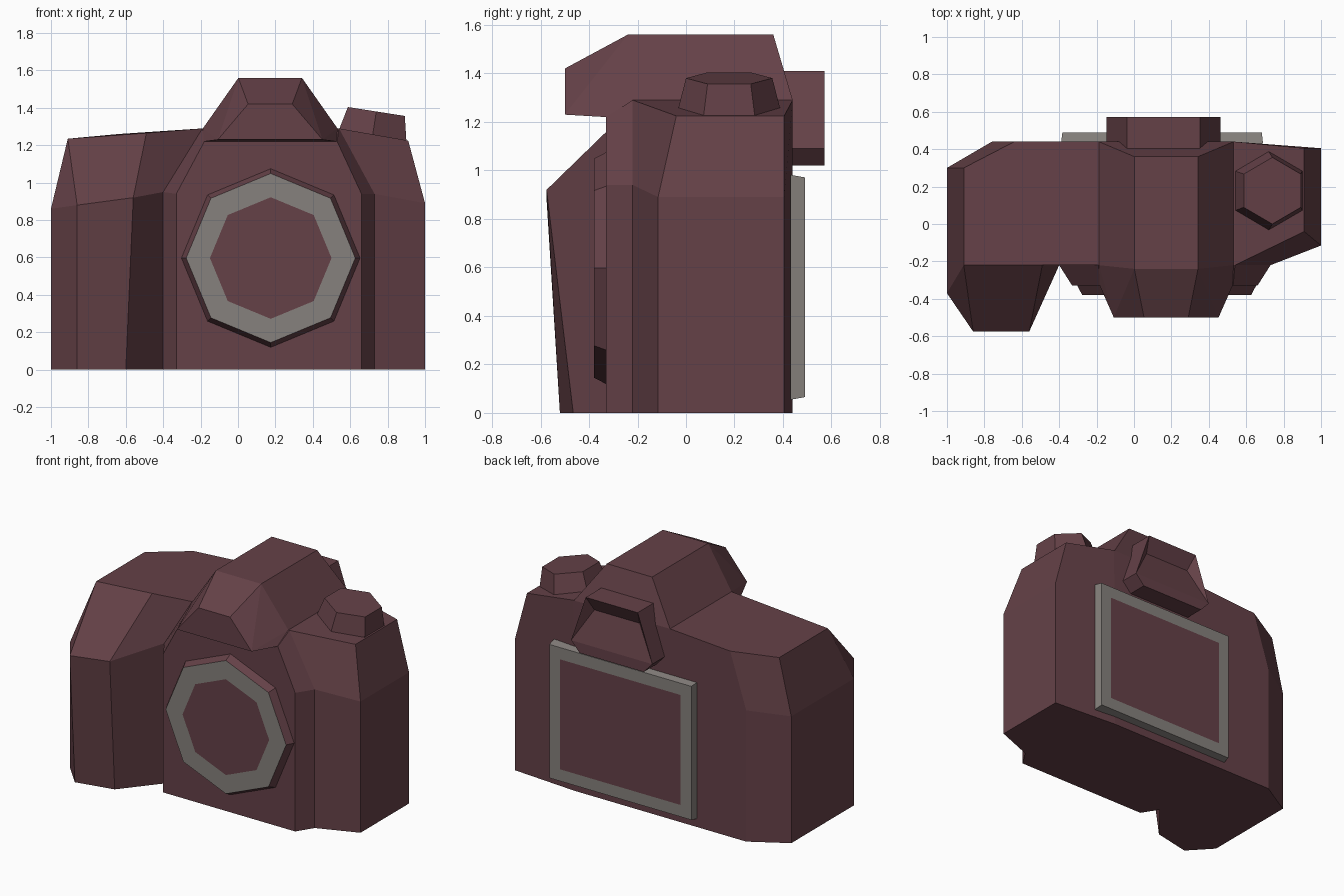
import bpy, bmesh, math
from mathutils import Matrix

cube = bpy.data.objects.get("Cube")
if cube:
    bpy.data.objects.remove(cube, do_unlink=True)


def material(name, rgb):
    m = bpy.data.materials.new(name)
    m.use_nodes = True
    m.diffuse_color = (*rgb, 1)
    m.node_tree.nodes["Principled BSDF"].inputs["Base Color"].default_value = (*rgb, 1)
    return m


MATS = [material("dark maroon", (0.13, 0.053, 0.064)),
        material("warm grey", (0.24, 0.22, 0.205))]


def finish(name, bm):
    bmesh.ops.remove_doubles(bm, verts=bm.verts, dist=0.0005)
    bmesh.ops.recalc_face_normals(bm, faces=bm.faces)
    me = bpy.data.meshes.new(name)
    bm.to_mesh(me)
    bm.free()
    for m in MATS:
        me.materials.append(m)
    ob = bpy.data.objects.new(name, me)
    bpy.context.collection.objects.link(ob)
    return ob


def loft(name, rings, strip_colours=None, last_cap=None):
    """Skin a stack of rings; last_cap lists index loops for the closing faces."""
    bm = bmesh.new()
    vs = [[bm.verts.new(p) for p in ring] for ring in rings]
    n = len(rings[0])
    for k in range(len(rings) - 1):
        for i in range(n):
            j = (i + 1) % n
            f = bm.faces.new((vs[k][i], vs[k][j], vs[k + 1][j], vs[k + 1][i]))
            f.material_index = strip_colours[k] if strip_colours else 0
    bm.faces.new(vs[0][::-1])
    for loop in last_cap or [range(n)]:
        bm.faces.new([vs[-1][i] for i in loop])
    return finish(name, bm)


def hull(name, points):
    bm = bmesh.new()
    for p in points:
        bm.verts.new(p)
    bmesh.ops.convex_hull(bm, input=bm.verts)
    bmesh.ops.dissolve_limit(bm, angle_limit=0.02, verts=bm.verts, edges=bm.edges)
    return finish(name, bm)


# Body with hand grip: footprint, shoulder line and top line
foot = [(-1, .30), (-1, -.37), (-.86, -.52), (-.6, -.465), (-.4, -.22), (-.33, -.33),
        (.66, -.33), (.73, -.22), (1, -.115), (1, .405), (.53, .44), (-.19, .44), (-.76, .44)]
shoulder = foot[:]
shoulder[2], shoulder[3] = (-.86, -.575), (-.56, -.575)
heights = [.86, .86, .88, .92, .95, .94, .94, .94, .89, .89, .92, .92, .89]
top = [(-.91, .30, 1.235), (-.91, -.22, 1.235), (-.91, -.22, 1.235), (-.49, -.22, 1.265),
       (-.19, -.22, 1.29), (-.18, -.33, 1.22), (.53, -.33, 1.22), (.54, -.22, 1.29),
       (.91, -.04, 1.225), (.91, .405, 1.225), (.54, .44, 1.29), (-.19, .44, 1.29),
       (-.64, .44, 1.26)]
loft("body", [[(x, y, 0) for x, y in foot],
              [(x, y, z) for (x, y), z in zip(shoulder, heights)], top],
     last_cap=[(0, 1, 2, 3, 4, 11, 12), (4, 7, 10, 11), (4, 5, 6, 7), (7, 8, 9, 10)])

# Viewfinder hump, symmetric about its own centre line
MID = .172
half_hump = [(.17, -.24, 1.56), (.17, .36, 1.56), (.118, -.5, 1.42), (.28, -.5, 1.23),
             (.36, -.22, 1.29), (.36, .44, 1.29), (.355, -.33, 1.22)]
hull("viewfinder_hump", [(MID + s * x, y, z) for x, y, z in half_hump for s in (-1, 1)])


# Eyepiece with a hooded, sloping back
def eyepiece():
    bm = bmesh.new()
    outline = [(-.195, 1.41), (.195, 1.41), (.305, 1.09), (.24, 1.02), (-.24, 1.02), (-.305, 1.09)]
    front, back = [[bm.verts.new((MID - .015 + x, y, z)) for x, z in outline] for y in (.3, .572)]
    hood = [bm.verts.new((MID - .015 + x, .515, 1.31)) for x in (-.17, .17)]
    for i in range(6):
        j = (i + 1) % 6
        bm.faces.new((front[i], front[j], back[j], back[i]))
    bm.faces.new(front)
    a, b, c, d, e, f = back
    g, h = hood
    for face in ((a, b, h, g), (b, c, h), (a, g, f), (g, h, c, f), (f, c, d, e)):
        bm.faces.new(face)
    finish("eyepiece", bm)


eyepiece()


def polygon(sides, radius, phase=0.0):
    return [(radius * math.cos(phase + i * math.tau / sides),
             radius * math.sin(phase + i * math.tau / sides)) for i in range(sides)]


# Lens mount: octagonal rim, grey ring and flush centre
loft("lens_mount", [[(.175 + x, y, .597 + z) for x, z in polygon(8, r)]
                    for r, y in ((.48, -.325), (.452, -.38), (.325, -.38))], (0, 1))


# Rear screen with grey frame
def rect(w, h, y):
    return [(.15 + sx * w, y, .518 + sz * h)
            for sx, sz in ((-1, -1), (1, -1), (1, 1), (-1, 1))]


loft("rear_screen", [rect(.54, .464, .43), rect(.533, .453, .49), rect(.453, .373, .49)], (1, 1))

# Tilted hexagonal control dial
dial = loft("control_dial", [[(x, y, z) for x, y in polygon(6, r, math.pi / 6)]
                             for r, z in ((.218, -.03), (.178, .127))])
dial.data.transform(Matrix.Translation((.72, .178, 1.255)) @ Matrix.Rotation(.155, 4, 'Y'))
